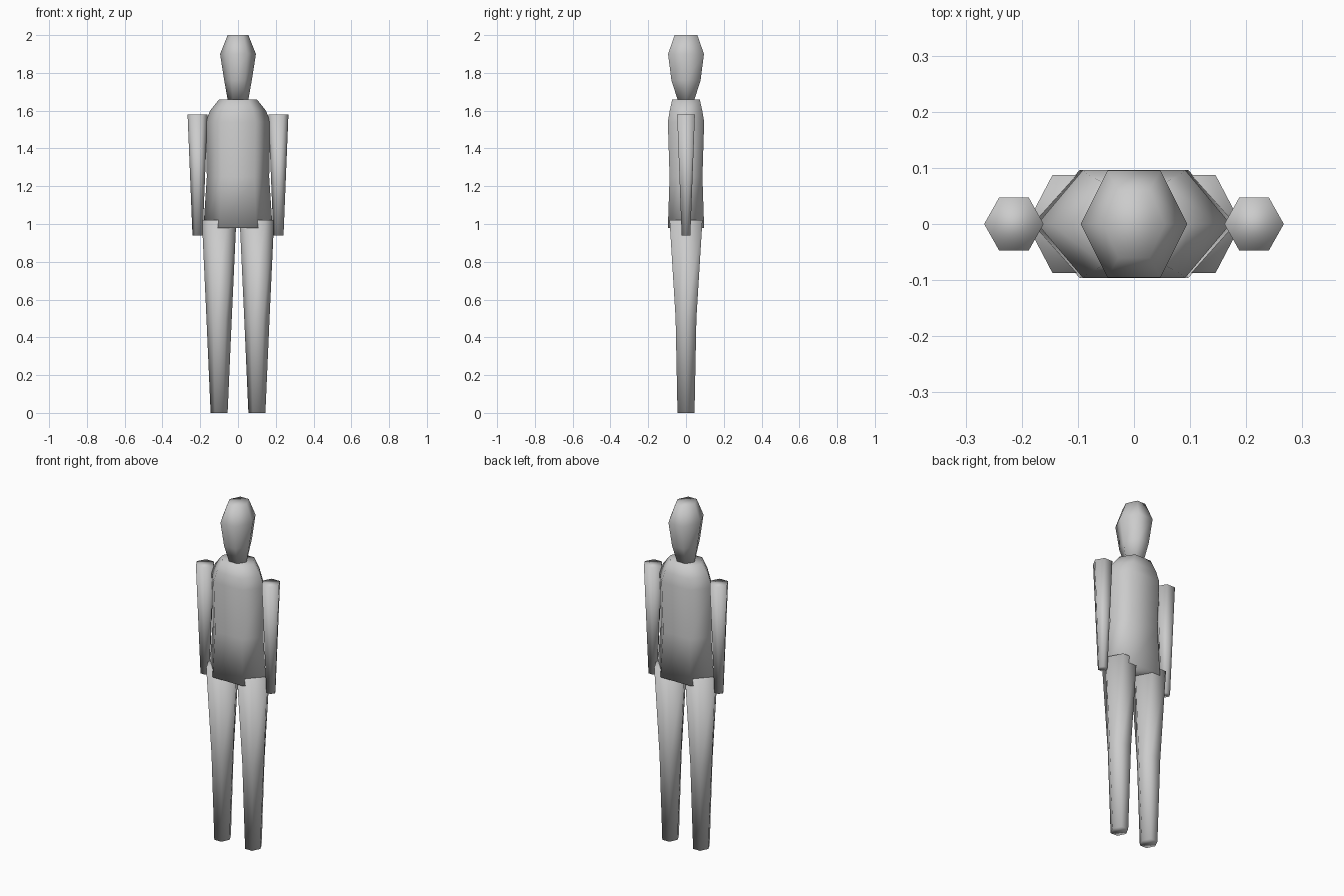
import bpy, bmesh

cube = bpy.data.objects.get("Cube")
if cube:
    bpy.data.objects.remove(cube, do_unlink=True)

# Single flat grey
grey = bpy.data.materials.new("plain_grey")
grey.use_nodes = True
grey.diffuse_color = (0.6, 0.6, 0.6, 1)
grey.node_tree.nodes["Principled BSDF"].inputs["Base Color"].default_value = (0.6, 0.6, 0.6, 1)


def loft(name, rings, centre=0.0, flat=0.5):
    """Capped six-sided tube through rings of (z, half width, half depth)."""
    bm = bmesh.new()
    outline = [(1, 0), (flat, 1), (-flat, 1), (-1, 0), (-flat, -1), (flat, -1)]
    loops = [[bm.verts.new((centre + u * hx, v * hy, z)) for u, v in outline]
             for z, hx, hy in rings]
    for low, high in zip(loops, loops[1:]):
        for i in range(len(low)):
            j = (i + 1) % len(low)
            bm.faces.new((low[i], low[j], high[j], high[i]))
    bm.faces.new(loops[0][::-1])
    bm.faces.new(loops[-1])
    for face in bm.faces:
        face.smooth = True
    mesh = bpy.data.meshes.new(name)
    bm.to_mesh(mesh)
    bm.free()
    mesh.materials.append(grey)
    obj = bpy.data.objects.new(name, mesh)
    bpy.context.collection.objects.link(obj)
    return obj


# Head and torso
loft("head", [(1.66, 0.055, 0.045), (1.76, 0.073, 0.077),
              (1.90, 0.095, 0.095), (2.0, 0.055, 0.06)])
loft("torso", [(0.98, 0.183, 0.096), (1.25, 0.165, 0.087),
               (1.54, 0.172, 0.096), (1.60, 0.148, 0.086),
               (1.66, 0.10, 0.073)], flat=0.53)

# Arms and legs on both sides
for side, sign in (("left", 1), ("right", -1)):
    loft(side + "_arm", [(0.94, 0.027, 0.023), (1.58, 0.053, 0.047)], sign * 0.214)
    loft(side + "_leg", [(0.0, 0.045, 0.045), (0.5, 0.067, 0.055),
                         (1.02, 0.091, 0.087)], sign * 0.1)
